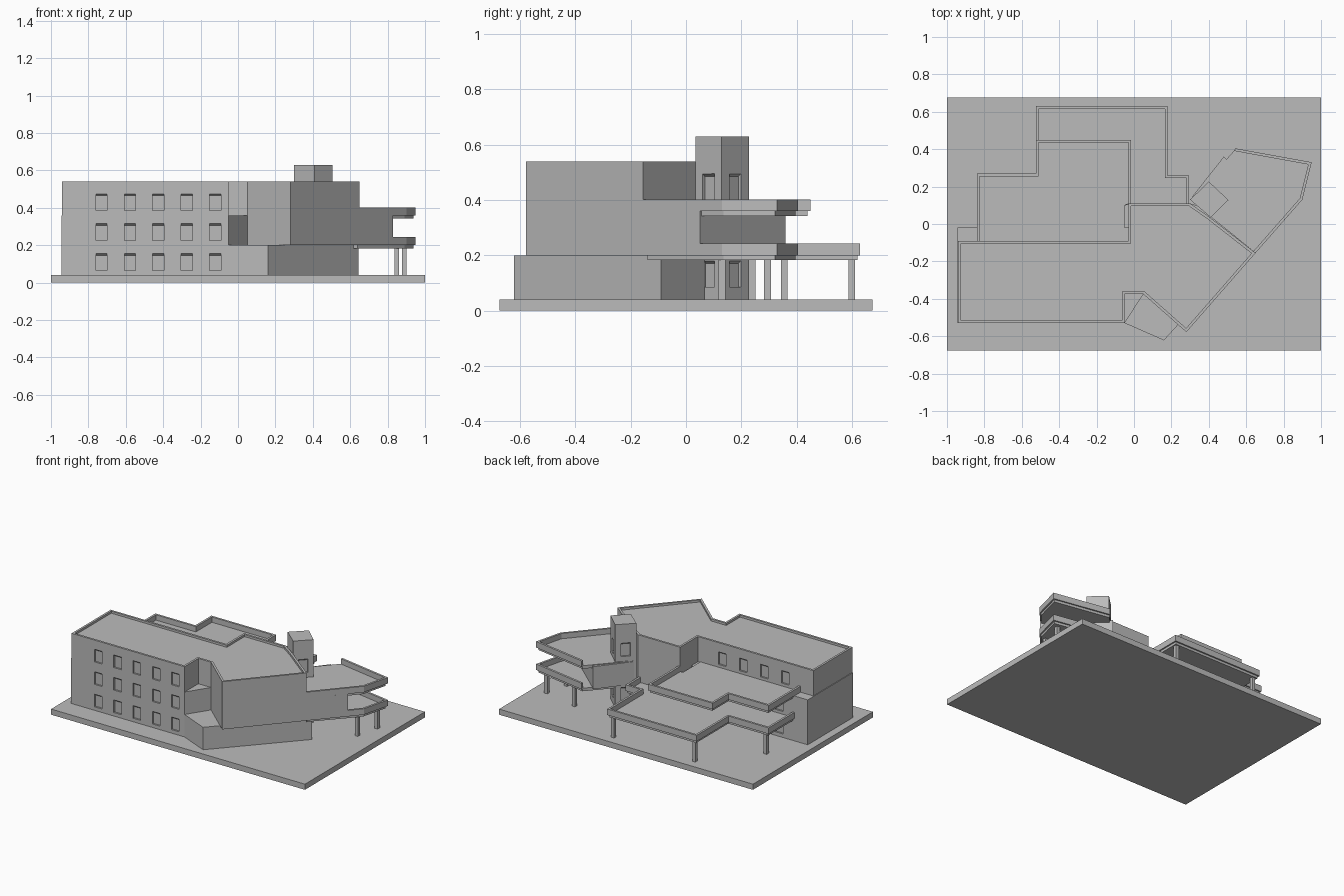
import bpy, bmesh, math
from mathutils import Vector, Matrix

cube = bpy.data.objects.get("Cube")
if cube:
    bpy.data.objects.remove(cube)

grey = bpy.data.materials.new("plain_grey")
grey.use_nodes = True
COLOUR = (0.5, 0.5, 0.5, 1)
grey.diffuse_color = COLOUR
grey.node_tree.nodes["Principled BSDF"].inputs["Base Color"].default_value = COLOUR


def finish(name, bm):
    bmesh.ops.recalc_face_normals(bm, faces=bm.faces[:])
    mesh = bpy.data.meshes.new(name)
    bm.to_mesh(mesh)
    bm.free()
    mesh.materials.append(grey)
    obj = bpy.data.objects.new(name, mesh)
    bpy.context.scene.collection.objects.link(obj)
    return obj


def raise_faces(bm, height):
    new = bmesh.ops.extrude_face_region(bm, geom=bm.faces[:])["geom"]
    verts = [g for g in new if isinstance(g, bmesh.types.BMVert)]
    bmesh.ops.translate(bm, verts=verts, vec=(0, 0, height))


def prism(name, outline, low, high):
    bm = bmesh.new()
    bm.faces.new([bm.verts.new((x, y, low)) for x, y in outline])
    raise_faces(bm, high - low)
    return finish(name, bm)


def inset(path, dist, closed=False):
    """Shift a path to its left with mitred corners."""
    pts = [Vector(p) for p in path]
    n, out = len(pts), []
    for i, p in enumerate(pts):
        before = p - pts[i - 1] if closed or i else pts[1] - p
        after = pts[(i + 1) % n] - p if closed or i < n - 1 else before
        a, b = [Vector((-d.y, d.x)).normalized() for d in (before, after)]
        out.append(p + (a + b) * dist / (1 + a.dot(b)))
    return out


def parapet(name, path, low, high, closed=False, thick=0.015):
    bm = bmesh.new()
    rows = [[bm.verts.new((p[0], p[1], low)) for p in line]
            for line in (path, inset(path, thick, closed))]
    n = len(path)
    for i in range(n if closed else n - 1):
        j = (i + 1) % n
        bm.faces.new((rows[0][i], rows[0][j], rows[1][j], rows[1][i]))
    raise_faces(bm, high - low)
    return finish(name, bm)


def terrace(name, path, closing, low):
    """Slab with a slightly wider parapet along its open edges."""
    prism(name + "_slab", inset(path, 0.01) + closing, low, low + 0.022)
    parapet(name + "_parapet", path, low + 0.017, low + 0.06)


def cut_windows(target, places, width=0.06, depth=0.012):
    """Recess windows with sloping heads; place = x, y, sill, head, outward angle."""
    bm = bmesh.new()
    for x, y, sill, head, angle in places:
        spin = Matrix.Translation((x, y, 0)) @ Matrix.Rotation(math.radians(angle), 4, "Z")
        profile = [(-depth, sill), (depth, sill), (depth, head + 0.01), (-depth, head - 0.01)]
        ends = [[bm.verts.new(spin @ Vector((d, s * width / 2, z))) for d, z in profile]
                for s in (-1, 1)]
        for end in ends:
            bm.faces.new(end)
        for i in range(4):
            j = (i + 1) % 4
            bm.faces.new((ends[0][i], ends[0][j], ends[1][j], ends[1][i]))
    cutter = finish(target.name + "_window_cutter", bm)
    cutter.hide_render = True
    cutter.hide_viewport = True
    cutter.display_type = "WIRE"
    mod = target.modifiers.new("windows", "BOOLEAN")
    mod.operation, mod.solver, mod.object = "DIFFERENCE", "EXACT", cutter


# Ground plate
prism("ground_plate", [(-1, -.675), (1, -.675), (1, .675), (-1, .675)], 0, 0.04)

# Three storeys
back = [(.40, .04), (.30, .11), (-.03, .11)]
ground = prism("ground_floor", [(-.945, -.53), (-.05, -.53), (.16, -.622), (.645, -.09), (.45, .065),
               (.30, .11), (-.03, .11), (-.03, -.02), (-.945, -.02)], 0.04, 0.2)
middle = prism("middle_floor", [(-.945, -.53), (-.05, -.53), (.05, -.375), (.28, -.578), (.65, -.155)]
               + back + [(-.03, -.02), (-.945, -.02)], 0.2, 0.36)
roof_line = [(-.94, -.53), (-.05, -.53), (-.05, -.375), (.05, -.375), (.28, -.578), (.65, -.155)] \
    + back + [(-.03, -.09), (-.94, -.09)]
top = prism("top_floor", roof_line, 0.36, 0.525)
parapet("roof_parapet", roof_line, 0.525, 0.54, closed=True)

# Front and back windows, one row on each storey
for storey, sill, back_y in ((ground, 0.065, -.02), (middle, 0.225, -.02), (top, 0.385, -.09)):
    places = [(-.73 + i * .152, -.53, sill, sill + 0.09, -90) for i in range(5)]
    places += [(-.72 + i * .166, back_y, sill, sill + 0.09, 90) for i in range(4)]
    cut_windows(storey, places)

# Stair tower
tower = prism("stair_tower", [(.30, .13), (.41, .035), (.505, .128), (.40, .227)], 0.04, 0.63)
places = []
for x, y, angle in ((.4575, .0815, -44.4), (.4525, .1775, 46.7), (.35, .1785, 135.9)):
    for sill in (0.085, 0.215, 0.4):
        if sill != 0.215 or angle > 90:
            places.append((x, y, sill, sill + 0.095, angle))
cut_windows(tower, places)

# Angled wing: room between two terraces
prism("wing_room", [(.65, -.155), (.83, .05), (.48, .36), (.31, .145), (.42, .03)], 0.2, 0.36)
wing = [(.90, .13), (.95, .33), (.54, .405)]
terrace("wing_upper_terrace", [(.65, -.155)] + wing, [(.31, .14), (.42, .03)], 0.343)
terrace("wing_lower_terrace", [(.83, .05)] + wing, [(.31, .14), (.42, .03), (.64, -.14)], 0.183)

# Stepped terraces behind the building
step = [(-.525, .27), (-.84, .27)]
terrace("back_lower_terrace", [(.295, .11), (.295, .26), (.18, .26), (.18, .63), (-.525, .63)]
        + step + [(-.84, -.02)], [(-.83, -.05), (-.05, -.05), (-.05, .1)], 0.183)
terrace("back_upper_terrace", [(-.015, .11), (-.015, .45), (-.525, .45)] + step + [(-.84, -.09)],
        [(-.05, -.1), (-.05, .1)], 0.343)

# Terrace columns
for i, (x, y) in enumerate([(.85, .13), (.89, .295), (.63, .355), (.15, .6), (-.49, .6), (-.8, .24)]):
    r = 0.012
    prism("column_%d" % (i + 1), [(x - r, y - r), (x + r, y - r), (x + r, y + r), (x - r, y + r)],
          0.04, 0.19)
